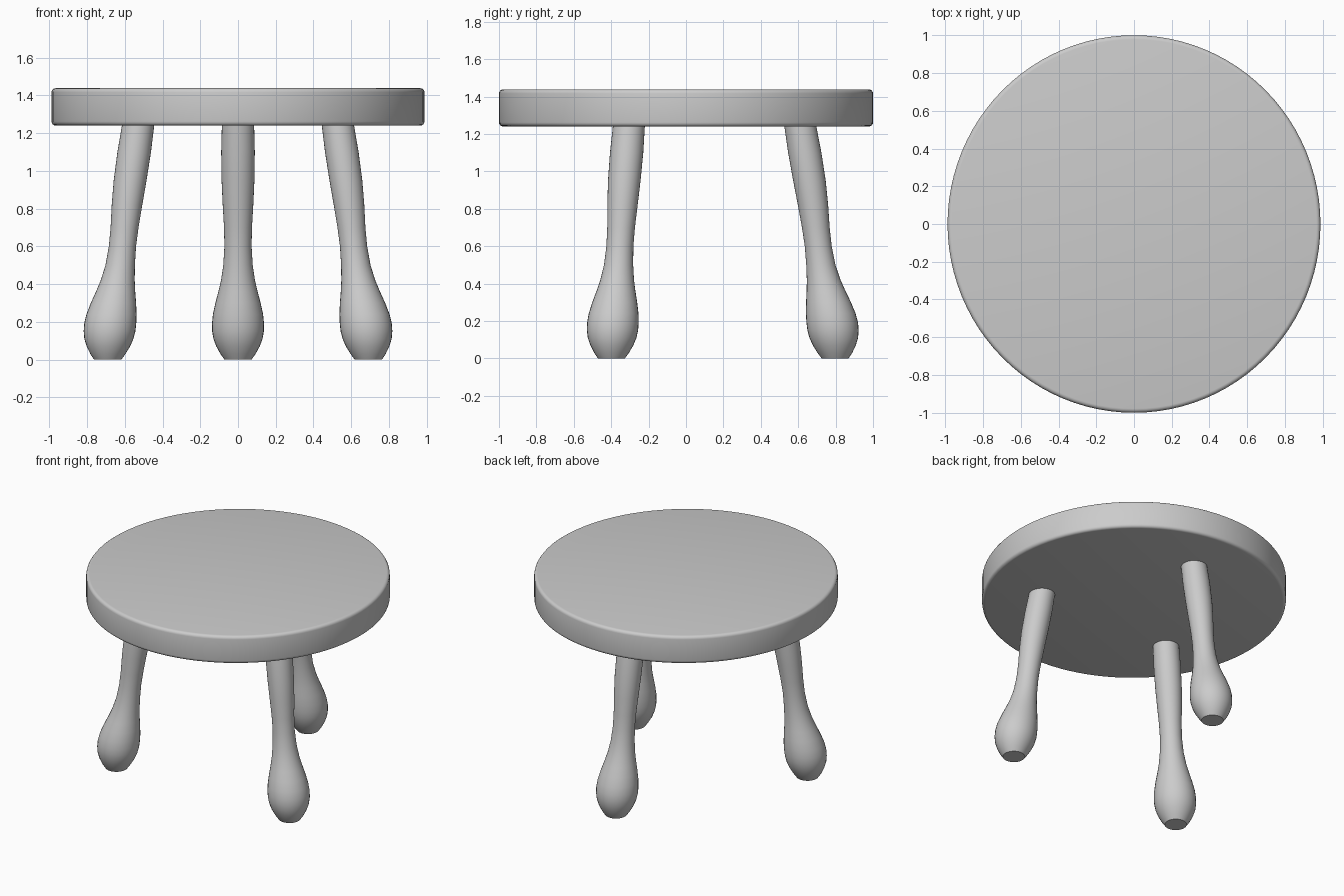
import bpy, bmesh, math

cube = bpy.data.objects.get("Cube")
if cube:
    bpy.data.objects.remove(cube, do_unlink=True)

GREY = (0.6, 0.6, 0.6, 1)
grey = bpy.data.materials.new("plain grey")
grey.use_nodes = True
grey.diffuse_color = GREY
grey.node_tree.nodes["Principled BSDF"].inputs["Base Color"].default_value = GREY


def loft(name, rings, sides, angle=0.0, scale_x=1.0):
    """Stack horizontal rings (height, outward offset, radius) and cap both ends."""
    bm = bmesh.new()
    loops = []
    for z, out, r in rings:
        cx, cy = out * math.cos(angle), out * math.sin(angle)
        loops.append([bm.verts.new(((cx + r * math.cos(a)) * scale_x, cy + r * math.sin(a), z))
                      for a in (math.tau * i / sides for i in range(sides))])
    for low, high in zip(loops, loops[1:]):
        for i in range(sides):
            j = (i + 1) % sides
            bm.faces.new((low[i], low[j], high[j], high[i]))
    bm.faces.new(loops[0][::-1])
    bm.faces.new(loops[-1])
    mesh = bpy.data.meshes.new(name)
    bm.to_mesh(mesh)
    bm.free()
    mesh.materials.append(grey)
    obj = bpy.data.objects.new(name, mesh)
    bpy.context.collection.objects.link(obj)
    bpy.ops.object.select_all(action="DESELECT")
    obj.select_set(True)
    bpy.context.view_layer.objects.active = obj
    bpy.ops.object.shade_smooth_by_angle(angle=math.radians(40))
    return obj


# Round seat with softened rims
BOTTOM, TOP, RIM = 1.24, 1.438, 0.022
steps = [math.pi / 2 * i / 4 for i in range(5)]
rim = [(RIM * (1 - math.cos(a)), 1 - RIM * (1 - math.sin(a))) for a in steps]
seat_rings = [(BOTTOM + h, 0, r) for h, r in rim] + [(TOP - h, 0, r) for h, r in reversed(rim)]
loft("seat", seat_rings, 96, scale_x=0.988)

# Three splayed legs with bulbous feet: height, distance from the middle, radius
leg_rings = [
    (0.0, 0.797, 0.072), (0.03, 0.796, 0.093), (0.07, 0.793, 0.115),
    (0.11, 0.79, 0.13), (0.15, 0.786, 0.137), (0.19, 0.782, 0.138),
    (0.24, 0.774, 0.133), (0.3, 0.762, 0.12), (0.36, 0.749, 0.104),
    (0.42, 0.736, 0.09), (0.5, 0.721, 0.078), (0.6, 0.707, 0.072),
    (0.7, 0.694, 0.074), (0.82, 0.679, 0.081), (0.95, 0.66, 0.087),
    (1.1, 0.635, 0.089), (1.26, 0.608, 0.085),
]
for name, degrees in (("back_leg", 90), ("front_right_leg", 210), ("front_left_leg", 330)):
    loft(name, leg_rings, 32, math.radians(degrees))
